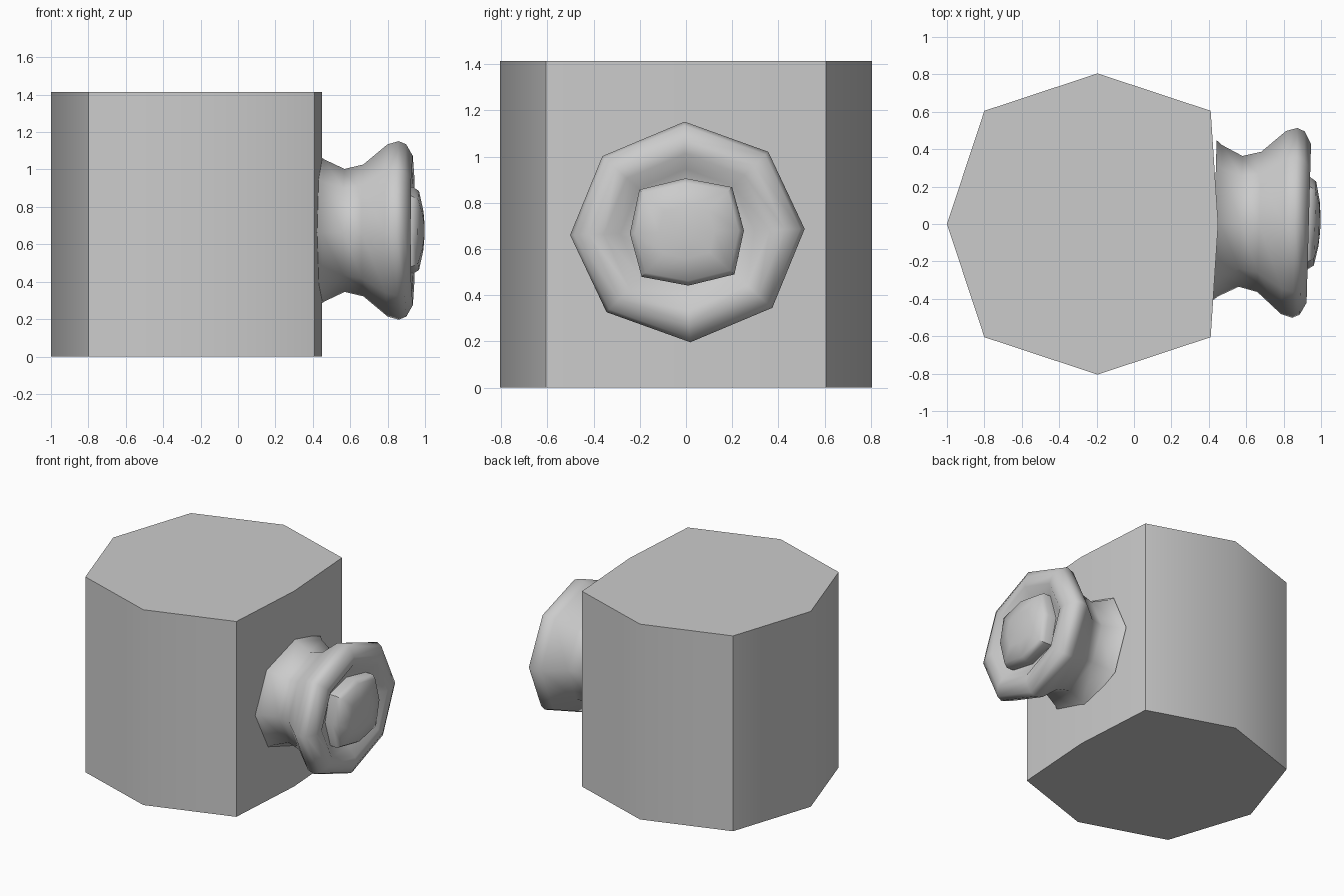
import bpy, bmesh
from math import sin, cos, radians, tau
from mathutils import Matrix

cube = bpy.data.objects.get("Cube")
if cube:
    bpy.data.objects.remove(cube, do_unlink=True)

grey = bpy.data.materials.new("plain grey")
grey.use_nodes = True
grey.diffuse_color = (0.6, 0.6, 0.6, 1)
grey.node_tree.nodes["Principled BSDF"].inputs["Base Color"].default_value = (0.6, 0.6, 0.6, 1)


def loft(name, rings, angle, matrix=Matrix()):
    """Skin a stack of equal-sided rings, close both ends, smooth by angle."""
    bm = bmesh.new()
    loops = [[bm.verts.new(p) for p in ring] for ring in rings]
    n = len(loops[0])
    for a, b in zip(loops, loops[1:]):
        for i in range(n):
            j = (i + 1) % n
            bm.faces.new((a[i], a[j], b[j], b[i]))
    bm.faces.new(loops[0])
    # Rings that shrink to a point collapse into a fan
    bm.faces.new(loops[-1])
    bmesh.ops.remove_doubles(bm, verts=bm.verts, dist=0.0005)
    bmesh.ops.recalc_face_normals(bm, faces=bm.faces)
    mesh = bpy.data.meshes.new(name)
    bm.to_mesh(mesh)
    bm.free()
    mesh.materials.append(grey)
    obj = bpy.data.objects.new(name, mesh)
    bpy.context.collection.objects.link(obj)
    obj.matrix_world = matrix
    bpy.ops.object.select_all(action='DESELECT')
    obj.select_set(True)
    bpy.context.view_layer.objects.active = obj
    bpy.ops.object.shade_smooth_by_angle(angle=radians(angle))
    return obj


def knob_ring(x, r, corner=1.0):
    """Eight-sided ring around x, slightly flattened, with scaled corners."""
    pts = []
    for i in range(8):
        a = i * tau / 8
        k = r * (corner if i % 2 else 1)
        pts.append((x, k * cos(a), 0.94 * k * sin(a)))
    return pts


# Eight-sided body with an almost flat side towards the knob
outline = [(0.45, 0), (0.41, 0.605), (-0.195, 0.805), (-0.8, 0.605),
           (-1, 0), (-0.8, -0.605), (-0.195, -0.805), (0.41, -0.605)]
loft("body", [[(x, y, z) for x, y in outline] for z in (0, 1.415)], 45)

# Knob with a narrow neck, flared rim and recessed front, tilted a little
tilt = (Matrix.Translation((0, 0.03, 0.674)) @ Matrix.Rotation(radians(-1.6), 4, 'Z')
        @ Matrix.Rotation(radians(1.5), 4, 'X'))
profile = [(0.43, 0.43), (0.46, 0.405), (0.57, 0.35), (0.67, 0.375), (0.8, 0.49),
           (0.86, 0.508), (0.9, 0.49), (0.935, 0.425), (0.93, 0.36), (0.88, 0.29),
           (0.865, 0.2)]
loft("knob", [knob_ring(x, r) for x, r in profile], 60, tilt)

# Squarish domed button in the middle of the knob
button = [(0.86, 0.245), (0.935, 0.247), (0.968, 0.225), (0.99, 0.12), (1.0, 0)]
loft("knob_button", [knob_ring(x, r, 1.15) for x, r in button[:-1]]
     + [knob_ring(0.997, 0.04, 1.15)], 50, tilt)
